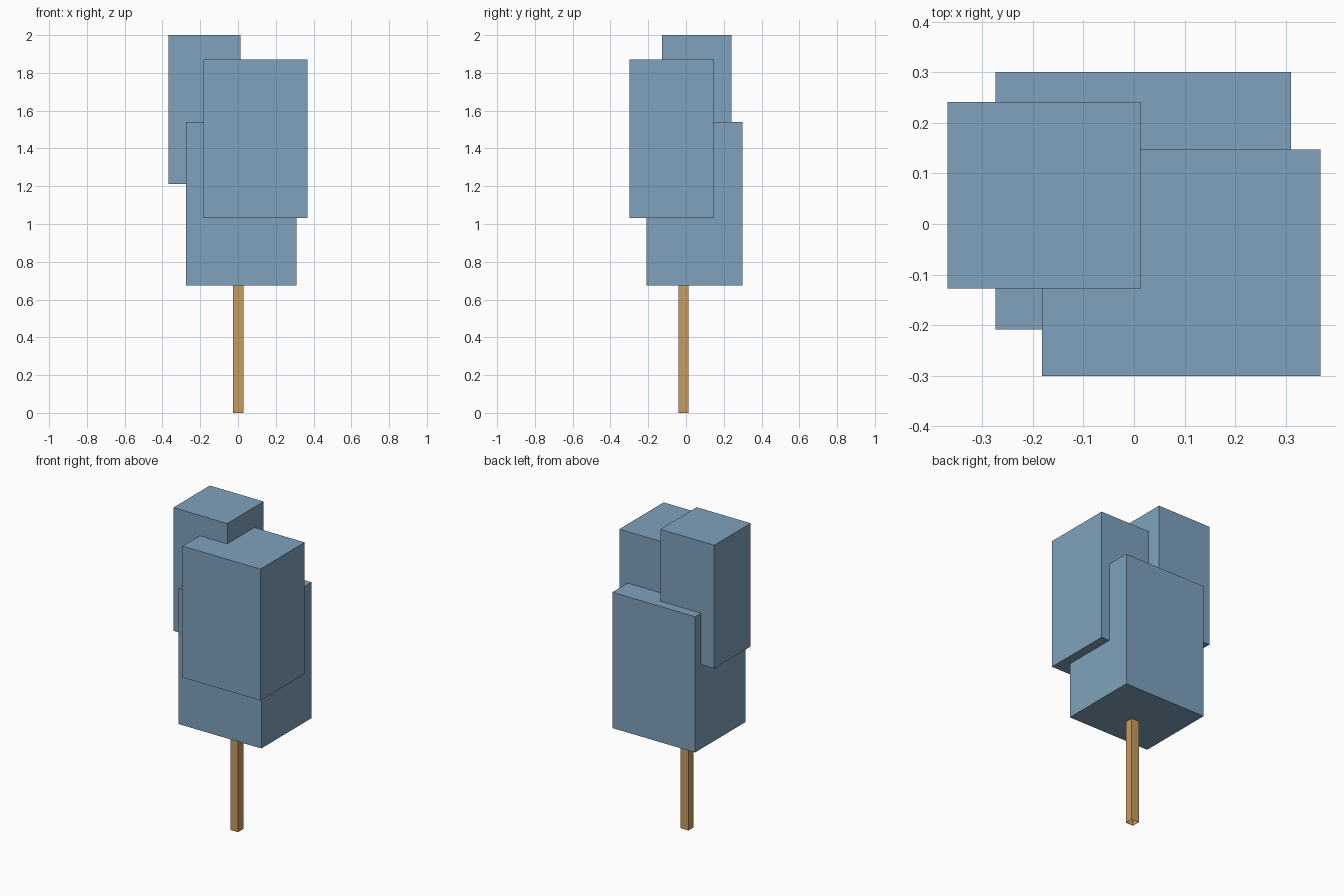
import bpy
import bmesh
from mathutils import Vector

if "Cube" in bpy.data.objects:
    bpy.data.objects.remove(bpy.data.objects["Cube"])


def material(name, rgb):
    mat = bpy.data.materials.new(name)
    mat.diffuse_color = (*rgb, 1.0)
    mat.use_nodes = True
    mat.node_tree.nodes["Principled BSDF"].inputs["Base Color"].default_value = mat.diffuse_color
    return mat


def box(name, low, high, mat, open_ends=False):
    """Box spanning two corners, optionally without top and bottom."""
    low, high = Vector(low), Vector(high)
    size, centre = high - low, (low + high) / 2
    bm = bmesh.new()
    bmesh.ops.create_cube(bm, size=1.0)
    if open_ends:
        ends = [f for f in bm.faces if abs(f.normal.z) > 0.9]
        bmesh.ops.delete(bm, geom=ends, context='FACES_ONLY')
    bmesh.ops.scale(bm, vec=size, verts=bm.verts)
    mesh = bpy.data.meshes.new(name)
    bm.to_mesh(mesh)
    bm.free()
    mesh.materials.append(mat)
    obj = bpy.data.objects.new(name, mesh)
    obj.location = centre
    bpy.context.collection.objects.link(obj)
    return obj


leaf_blue = material("leaf_blue", (0.212, 0.361, 0.509))
bark_tan = material("bark_tan", (0.578, 0.332, 0.112))

# Thin open-ended trunk
box("trunk", (-0.026, -0.040, 0.0), (0.028, 0.013, 0.69), bark_tan, open_ends=True)

# Three overlapping foliage blocks
box("lower_foliage", (-0.274, -0.208, 0.674), (0.310, 0.300, 1.541), leaf_blue)
box("front_foliage", (-0.182, -0.300, 1.031), (0.368, 0.147, 1.870), leaf_blue)
box("top_foliage", (-0.368, -0.127, 1.213), (0.013, 0.241, 2.0), leaf_blue)
